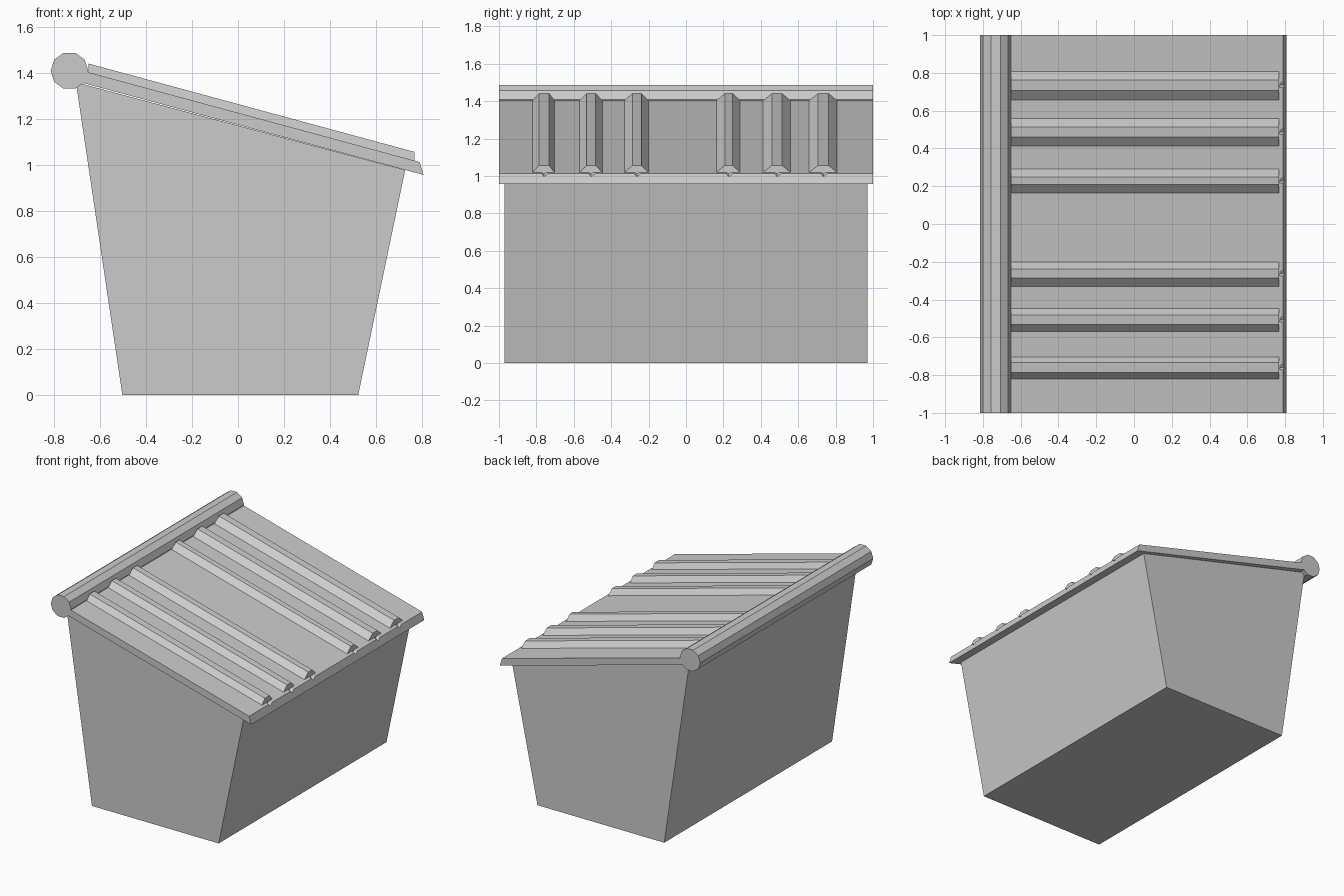
import bpy, bmesh, math

if "Cube" in bpy.data.objects:
    bpy.data.objects.remove(bpy.data.objects["Cube"])


def make_object(name, bm):
    bmesh.ops.recalc_face_normals(bm, faces=bm.faces[:])
    mesh = bpy.data.meshes.new(name)
    bm.to_mesh(mesh)
    bm.free()
    obj = bpy.data.objects.new(name, mesh)
    bpy.context.collection.objects.link(obj)
    return obj


def loft(name, ring_a, ring_b):
    """Closed prism between two matching rings of 3D points."""
    bm = bmesh.new()
    a = [bm.verts.new(p) for p in ring_a]
    b = [bm.verts.new(p) for p in ring_b]
    bm.faces.new(a)
    bm.faces.new(b[::-1])
    for i in range(len(a)):
        j = (i + 1) % len(a)
        bm.faces.new((a[i], a[j], b[j], b[i]))
    return make_object(name, bm)


def extrude_y(name, profile, half):
    return loft(name, [(x, -half, z) for x, z in profile],
                [(x, half, z) for x, z in profile])


def roof_z(x):
    """Height of the roof slab's upper surface."""
    return 1.013 - 0.271 * (x - 0.79)


# Tapered body with a slanted top
extrude_y("body", [(-0.503, 0), (0.523, 0), (0.727, 0.978), (-0.705, 1.36)], 0.97)

# Sloping roof slab
roof = extrude_y("roof_slab", [(-0.73, 1.372), (0.807, 0.957), (0.79, 1.013),
                               (-0.73, roof_z(-0.73))], 1.0)

# Ten-sided ridge roll along the high edge
ridge = [(-0.733 + 0.082 * math.cos(i * math.tau / 10),
          1.41 + 0.082 * math.sin(i * math.tau / 10)) for i in range(10)]
extrude_y("ridge_roll", ridge, 1.0)

# Raised ribs: outer base edges and the edges of the flat top, along y
ribs = [(0.657, 0.707, 0.763, 0.807), (0.412, 0.460, 0.514, 0.558),
        (0.163, 0.208, 0.249, 0.290), (-0.330, -0.286, -0.239, -0.201),
        (-0.570, -0.531, -0.483, -0.447), (-0.820, -0.786, -0.732, -0.703)]
for n, (y0, y1, y2, y3) in enumerate(ribs, 1):
    def section(x):
        z = roof_z(x)
        return [(x, y0, z - 0.01), (x, y0, z), (x, y1, z + 0.038),
                (x, y2, z + 0.038), (x, y3, z), (x, y3, z - 0.01)]
    loft(f"roof_rib_{n}", section(-0.65), section(0.768))

    # Shallow V notch in the slab edge below each rib
    c = (y1 + y2) / 2
    cutter = loft(f"notch_cutter_{n}",
                  [(0.77, c - 0.05, 1.04), (0.77, c + 0.05, 1.04), (0.77, c, 1.012)],
                  [(0.83, c - 0.05, 1.02), (0.83, c + 0.05, 1.02), (0.83, c, 0.975)])
    cutter.hide_render = True
    cutter.hide_viewport = False
    cutter.display_type = 'WIRE'
    mod = roof.modifiers.new(f"notch_{n}", 'BOOLEAN')
    mod.operation = 'DIFFERENCE'
    mod.object = cutter
